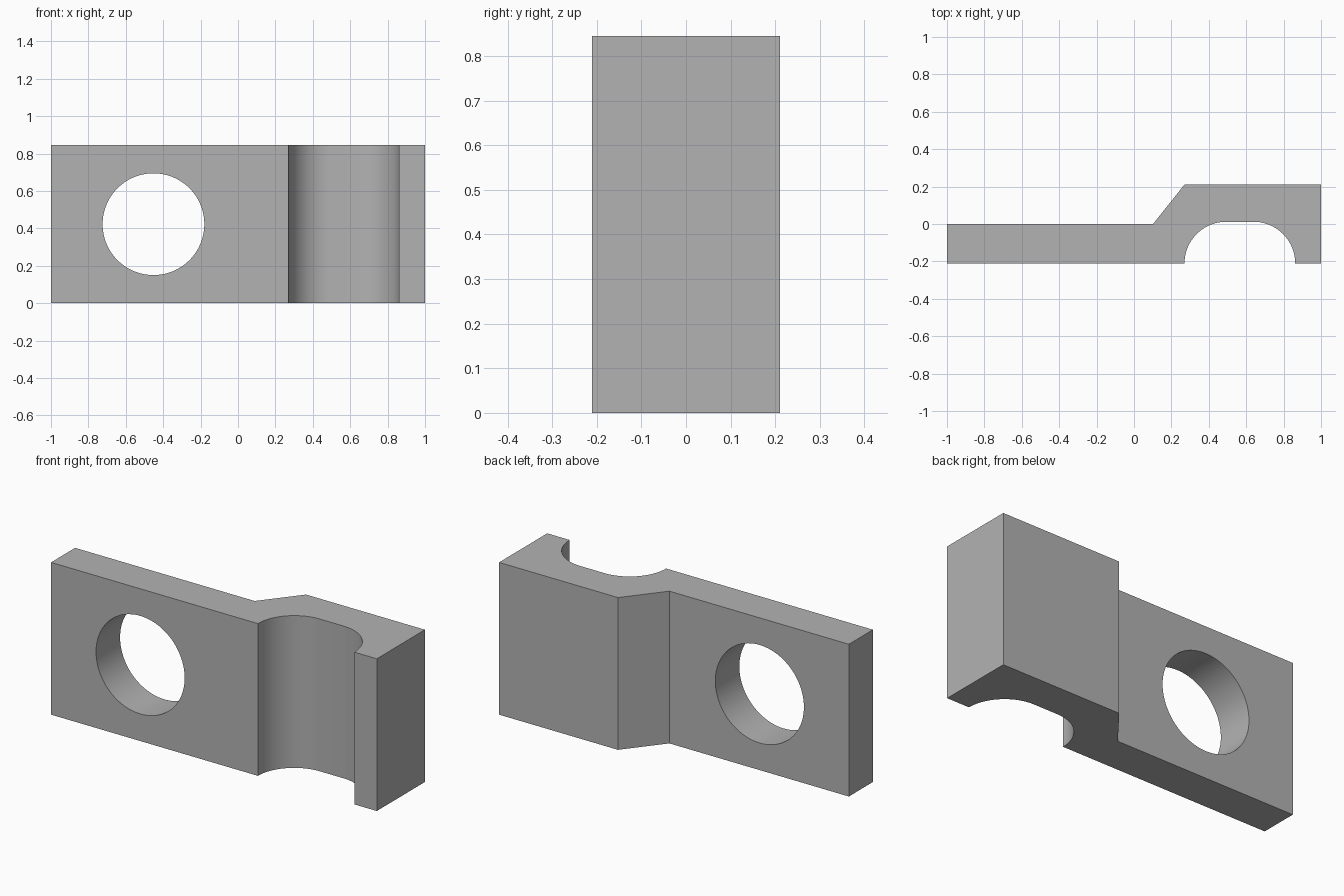
import bpy, bmesh
from math import pi, sin, cos

cube = bpy.data.objects.get("Cube")
if cube:
    bpy.data.objects.remove(cube, do_unlink=True)

HEIGHT = 0.845
DEPTH = 0.211          # half of the overall depth
GROOVE_R = 0.223       # rounded corners of the groove
ARC_STEPS = 24

grey = bpy.data.materials.new("plain_grey")
grey.use_nodes = True
colour = (0.45, 0.45, 0.45, 1)
grey.diffuse_color = colour
grey.node_tree.nodes["Principled BSDF"].inputs["Base Color"].default_value = colour


def arc(cx, start, end):
    """Points of a groove corner, centred on the front face."""
    angles = [start + (end - start) * i / ARC_STEPS for i in range(ARC_STEPS + 1)]
    return [(cx + GROOVE_R * cos(a), -DEPTH + GROOVE_R * sin(a)) for a in angles]


def extrude_profile(name, points, height):
    """Solid from an outline in x and y, raised from z = 0."""
    bm = bmesh.new()
    base = bm.faces.new([bm.verts.new((x, y, 0)) for x, y in points])
    raised = bmesh.ops.extrude_face_region(bm, geom=[base])["geom"]
    verts = [v for v in raised if isinstance(v, bmesh.types.BMVert)]
    bmesh.ops.translate(bm, verts=verts, vec=(0, 0, height))
    bmesh.ops.recalc_face_normals(bm, faces=bm.faces)
    mesh = bpy.data.meshes.new(name)
    bm.to_mesh(mesh)
    bm.free()
    obj = bpy.data.objects.new(name, mesh)
    bpy.context.collection.objects.link(obj)
    mesh.materials.append(grey)
    return obj


# Stepped plate with a rounded groove in its front
groove_left, groove_right = 0.27, 0.862
outline = [(-1, -DEPTH)]
outline += arc(groove_left + GROOVE_R, pi, pi / 2)
outline += arc(groove_right - GROOVE_R, pi / 2, 0)
outline += [(1, -DEPTH), (1, DEPTH), (0.27, DEPTH), (0.102, 0), (-1, 0)]
plate = extrude_profile("bracket_plate", outline, HEIGHT)

# Round through hole in the thin end
bpy.ops.mesh.primitive_cylinder_add(
    vertices=96, radius=0.272, depth=1,
    location=(-0.452, 0, HEIGHT / 2), rotation=(pi / 2, 0, 0))
cutter = bpy.context.object
cutter.name = "hole_cutter"
cutter.hide_render = True
cutter.data.materials.append(grey)

bpy.ops.object.select_all(action="DESELECT")
plate.select_set(True)
bpy.context.view_layer.objects.active = plate
hole = plate.modifiers.new("round_hole", "BOOLEAN")
hole.operation = "DIFFERENCE"
hole.solver = "EXACT"
hole.object = cutter
bpy.ops.object.modifier_apply(modifier=hole.name)
bpy.data.objects.remove(cutter, do_unlink=True)

bpy.ops.object.shade_smooth_by_angle()
